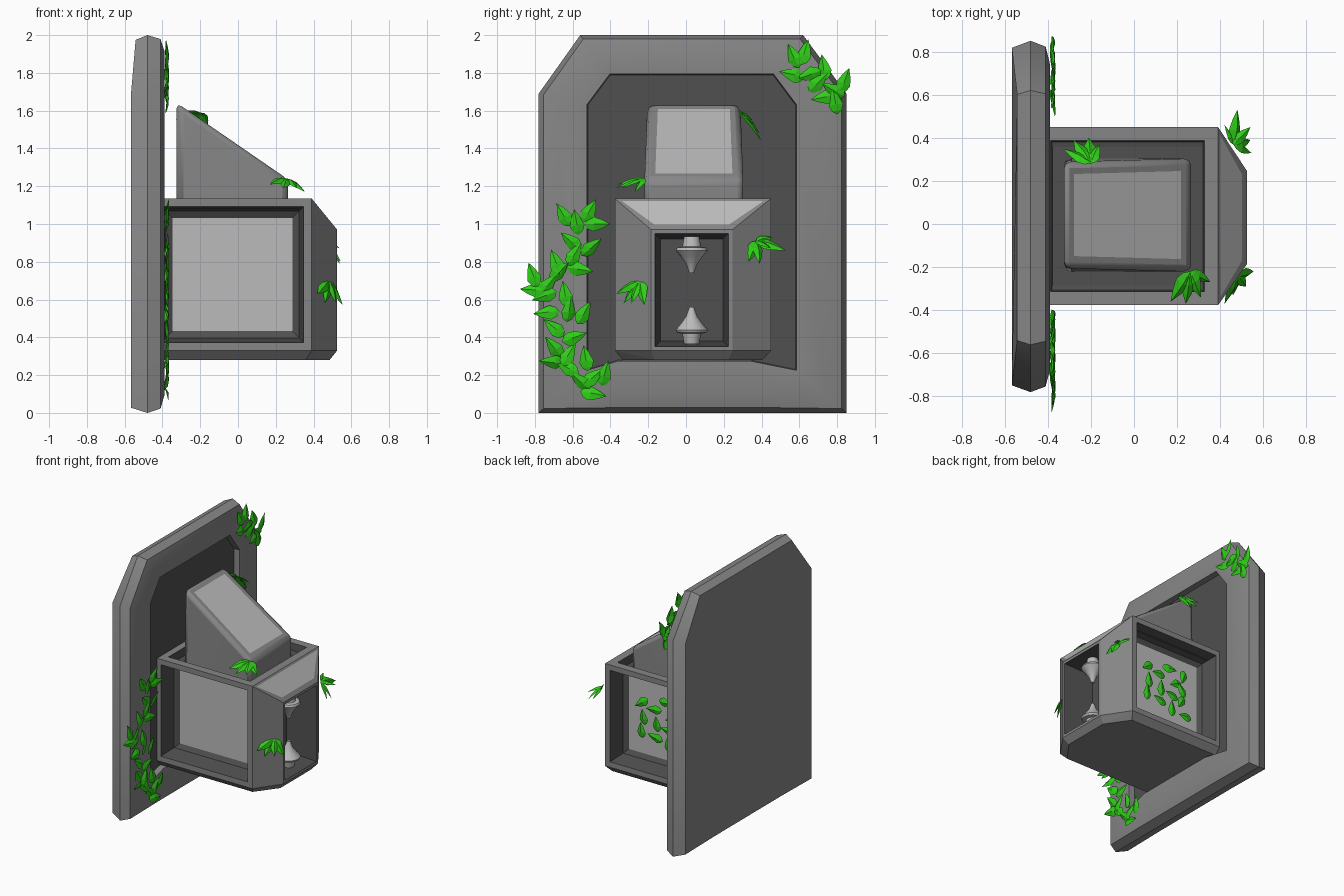
import bpy, bmesh, math, random
from mathutils import Vector

if "Cube" in bpy.data.objects:
    bpy.data.objects.remove(bpy.data.objects["Cube"])

random.seed(4)

def material(name, col):
    m = bpy.data.materials.new(name)
    m.diffuse_color = (*col, 1)
    m.use_nodes = True
    m.node_tree.nodes["Principled BSDF"].inputs["Base Color"].default_value = m.diffuse_color
    return m

STONE = material("stone_grey", (.24, .24, .24))
DARK = material("dark_grey", (.08, .08, .08))
LIGHT = material("light_grey", (.5, .5, .5))
GREEN = material("leaf_green", (.03, .62, .01))

def finish(bm, name, mats, smooth=None, fix=True):
    if fix:
        bmesh.ops.recalc_face_normals(bm, faces=bm.faces[:])
    me = bpy.data.meshes.new(name)
    bm.to_mesh(me)
    bm.free()
    ob = bpy.data.objects.new(name, me)
    bpy.context.collection.objects.link(ob)
    for m in mats:
        me.materials.append(m)
    if smooth:
        bpy.ops.object.select_all(action='DESELECT')
        ob.select_set(True)
        bpy.context.view_layer.objects.active = ob
        bpy.ops.object.shade_smooth_by_angle(angle=math.radians(smooth))
    return ob

def hull(points):
    bm = bmesh.new()
    for p in points:
        bm.verts.new(p)
    bmesh.ops.convex_hull(bm, input=bm.verts[:])
    bmesh.ops.dissolve_limit(bm, angle_limit=.02, verts=bm.verts[:], edges=bm.edges[:])
    bmesh.ops.recalc_face_normals(bm, faces=bm.faces[:])
    return bm

def facing(bm, d):
    d = Vector(d).normalized()
    return max(bm.faces, key=lambda f: f.normal.dot(d))

def recess(bm, face, steps, last):
    """Inset a face repeatedly; sunken rings become dark."""
    for inset, depth in steps:
        r = bmesh.ops.inset_individual(bm, faces=[face], thickness=inset, depth=depth)
        for f in r["faces"]:
            if f != face:
                f.material_index = 1 if depth else 0
        bm.normal_update()
        face.material_index = 1
    face.material_index = last

# Backplate: rings blended between the outer outline and the recess outline
outer = [(-.78, 0), (-.37, 0), (.45, 0), (.85, 0), (.85, 1.69), (.62, 2), (-.56, 2), (-.78, 1.69)]
inner = [(-.52, .23), (-.36, .28), (.34, .28), (.58, .23), (.58, 1.63), (.46, 1.79), (-.4, 1.79), (-.52, 1.63)]
bm = bmesh.new()
rings = []
for t, x in [(.12, -.567), (0, -.48), (.1, -.41), (.4, -.39), (.98, -.395), (1, -.44)]:
    ring = []
    for o, i in zip(outer, inner):
        y, z = o[0] + (i[0] - o[0]) * t, o[1] + (i[1] - o[1]) * t
        back_taper = .025 if x < -.5 and z > 1.8 else 0
        ring.append(bm.verts.new((x + back_taper, y, z)))
    rings.append(ring)
for a, b in zip(rings, rings[1:]):
    for k in range(8):
        n = (k + 1) % 8
        bm.faces.new((a[k], a[n], b[n], b[k]))
bm.faces.new(rings[0])
bm.faces.new(rings[-1]).material_index = 1
finish(bm, "backplate", [STONE, DARK], 40)

# Lantern body: chamfered box with sunken windows
Y0, Y1 = -.377, .45
pts = []
for y, fy, s in ((Y0, -.185, 1), (Y1, .245, -1)):
    pts += [(-.45, y, .33), (.39, y, .33), (.525, fy, .33), (.525, fy, .97),
            (.39, y, 1.135), (-.45, y, 1.135),
            (-.45, y + .045 * s, .28), (.36, y + .045 * s, .28), (.485, fy + .02 * s, .28)]
bm = hull(pts)
sides = [facing(bm, (0, -1, 0)), facing(bm, (0, 1, 0))]
front, top, slope = facing(bm, (1, 0, 0)), facing(bm, (0, 0, 1)), facing(bm, (.16, 0, .135))
for f in sides:
    recess(bm, f, [(.06, 0), (.035, -.13), (.05, -.02)], 2)
recess(bm, front, [(.03, 0), (.04, -.24)], 1)
recess(bm, top, [(.09, 0), (.01, -.06)], 1)
recess(bm, slope, [(.04, 0)], 2)
finish(bm, "lantern_body", [STONE, DARK, LIGHT], fix=False)

# Slanted hood with a light panel
profile = [(-.325, 1.06), (-.325, 1.642), (.265, 1.236), (.265, 1.06)]
pts = [(x, y + (s * .015 if z > 1.5 else 0), z) for x, z in profile for y, s in ((-.22, 1), (.303, -1))]
bm = hull(pts)
recess(bm, facing(bm, (.406, 0, .59)), [(.08, 0)], 2)
hood = finish(bm, "slanted_hood", [STONE, DARK, LIGHT], fix=False)
bev = hood.modifiers.new("round", 'BEVEL')
bev.width, bev.segments, bev.limit_method = .03, 2, 'ANGLE'
bpy.context.view_layer.objects.active = hood
hood.select_set(True)
bpy.ops.object.shade_smooth_by_angle(angle=math.radians(35))

# Flared holders facing each other in the front opening
def holder(name, z0, s):
    bm = bmesh.new()
    prof = [(.04, -.06), (.05, -.005), (.078, 0), (.085, .015), (.06, .045), (.03, .085), (.012, .135)]
    N, rings = 20, []
    for r, h in prof:
        rings.append([bm.verts.new((.42 + r * math.cos(a * math.tau / N), .03 + r * math.sin(a * math.tau / N),
                                    z0 + s * h)) for a in range(N)])
    for a, b in zip(rings, rings[1:]):
        for k in range(N):
            bm.faces.new((a[k], a[(k + 1) % N], b[(k + 1) % N], b[k]))
    bm.faces.new(rings[0])
    bm.faces.new(rings[-1])
    finish(bm, name, [LIGHT], 50)

holder("lower_holder", .425, 1)
holder("upper_holder", .875, -1)

# Leaves: pointed outline folded along a raised midrib
def leaf(bm, base, tip, normal, width=.55):
    base, tip = Vector(base), Vector(tip)
    d = tip - base
    side = d.cross(Vector(normal)).normalized()
    up = side.cross(d).normalized()
    L = d.length
    rib = [bm.verts.new(base + d * t + up * h * L) for t, h in
           ((0, 0), (.15, .05), (.4, .09), (.7, .06), (1, 0))]
    for s in (-1, 1):
        edge = [rib[0]] + [bm.verts.new(base + d * t + side * s * w * width * L / 2) for t, w in
                           ((.12, .65), (.35, 1), (.68, .6))] + [rib[4]]
        for k in range(4):
            loop = [rib[k], rib[k + 1], edge[k + 1], edge[k]]
            bm.faces.new(list(dict.fromkeys(loop)) if s > 0 else list(dict.fromkeys(loop))[::-1])

def wall_leaves(name, items):
    bm = bmesh.new()
    for y, z, ang in items:
        a = math.radians(ang)
        d = Vector((random.uniform(-.1, .2), math.cos(a), math.sin(a))) * .07
        c = Vector((-.378, y, z))
        leaf(bm, c - d, c + d, (1, random.uniform(-.3, .3), random.uniform(-.3, .3)))
    finish(bm, name, [GREEN], fix=False)

wall_leaves("upper_ivy", [(.57, 1.89, 115), (.63, 1.91, 75), (.56, 1.79, 165), (.65, 1.79, 200), (.73, 1.83, 100),
                          (.70, 1.75, 45), (.78, 1.71, 150), (.84, 1.76, 70), (.73, 1.67, 190), (.79, 1.65, 100)])
wall_leaves("lower_ivy", [(-.65, 1.05, 120), (-.58, 1.01, 100), (-.51, 1.07, 60), (-.47, 1.0, 0),
                          (-.61, .91, 140), (-.50, .88, 40), (-.69, .80, 110), (-.59, .84, 60), (-.56, .76, -10),
                          (-.81, .73, 110), (-.73, .68, 50), (-.67, .75, 45), (-.81, .65, 175), (-.75, .62, 200)])
wall_leaves("trailing_ivy", [(-.64, .63, 100), (-.74, .53, 185), (-.62, .55, 80), (-.54, .53, 60), (-.70, .45, 140),
                             (-.70, .35, 130), (-.59, .40, 20), (-.71, .27, 175), (-.63, .24, 150), (-.53, .29, 100),
                             (-.43, .21, 75), (-.62, .31, 60), (-.56, .17, 140), (-.49, .10, -10), (-.49, .19, 40)])

# Leaves growing over the rear window
bm = bmesh.new()
for k in range(14):
    c = Vector((-.2 + .12 * (k % 4) + random.uniform(-.04, .04), .335, .55 + .027 * k))
    a = random.uniform(0, math.tau)
    d = Vector((math.cos(a), .1, math.sin(a))) * .065
    leaf(bm, c - d, c + d, (0, 1, 0))
finish(bm, "window_ivy", [GREEN], fix=False)

# Small fans of leaves on the corners
def fan(name, base, tips, normal):
    bm = bmesh.new()
    for t in tips:
        leaf(bm, base, t, normal, .45)
    finish(bm, name, [GREEN], fix=False)

fan("front_sprig", (.48, -.24, .70),
    [(.42, -.37, .63), (.46, -.33, .58), (.52, -.29, .58), (.555, -.22, .57)], (.8, -.6, .6))
fan("rear_sprig", (.46, .37, .91),
    [(.545, .33, .80), (.54, .39, .79), (.48, .53, .86), (.54, .45, .87), (.42, .46, .93)], (.8, .6, .6))
fan("hood_front_sprig", (.26, -.22, 1.24),
    [(.17, -.36, 1.21), (.24, -.37, 1.19), (.31, -.34, 1.19), (.355, -.27, 1.17)], (.2, -.4, 1))
fan("hood_rear_sprig", (-.20, .28, 1.59),
    [(-.33, .35, 1.55), (-.28, .39, 1.48), (-.21, .40, 1.44), (-.16, .37, 1.52)], (0, .8, .6))
